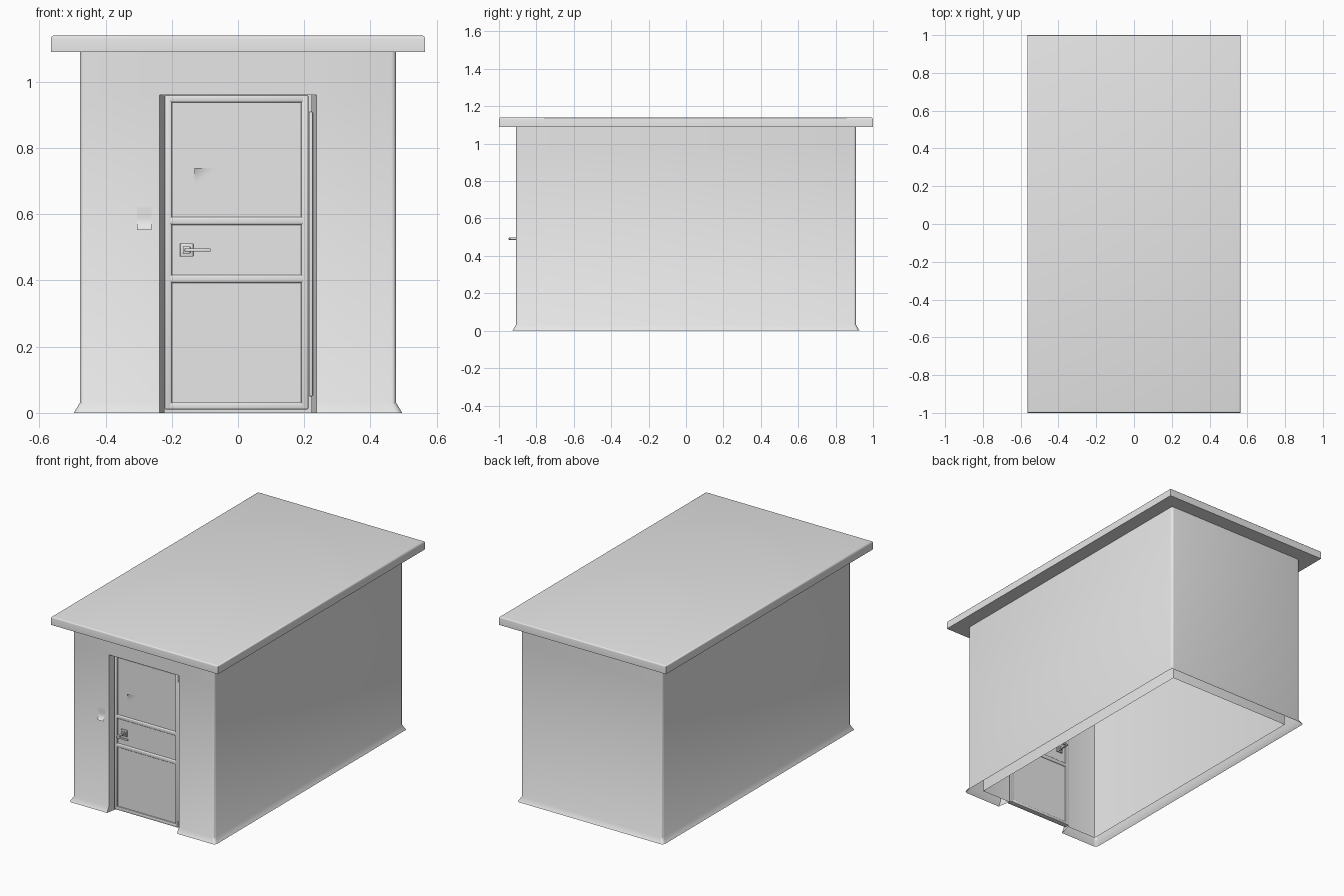
import bpy, bmesh, math
from mathutils import Vector

cube = bpy.data.objects.get("Cube")
if cube:
    bpy.data.objects.remove(cube)

grey = bpy.data.materials.new("plain_grey")
grey.use_nodes = True
GREY = (0.8, 0.8, 0.8, 1)
grey.diffuse_color = GREY
grey.node_tree.nodes["Principled BSDF"].inputs["Base Color"].default_value = GREY


def finish(name, bm, smooth=True):
    me = bpy.data.meshes.new(name)
    bm.to_mesh(me)
    bm.free()
    ob = bpy.data.objects.new(name, me)
    bpy.context.collection.objects.link(ob)
    me.materials.append(grey)
    if smooth:
        bpy.ops.object.select_all(action='DESELECT')
        ob.select_set(True)
        bpy.context.view_layer.objects.active = ob
        bpy.ops.object.shade_smooth_by_angle(angle=math.radians(35))
    return ob


def box(name, lo, hi, bevel=0, segments=2):
    bm = bmesh.new()
    bmesh.ops.create_cube(bm, size=1)
    lo, hi = Vector(lo), Vector(hi)
    for v in bm.verts:
        v.co = (lo + hi) / 2 + v.co * (hi - lo)
    if bevel:
        bmesh.ops.bevel(bm, geom=bm.edges[:], offset=bevel, segments=segments,
                        profile=0.5, affect='EDGES')
    return finish(name, bm)


def plan(hx, hy, door, r, steps=4):
    """Rounded rectangle, open at the doorway in the front side."""
    pts = [(door, -hy)]
    for i, (sx, sy) in enumerate([(1, -1), (1, 1), (-1, 1), (-1, -1)]):
        for k in range(steps + 1):
            a = math.radians(-90 + 90 * i + 90 * k / steps)
            pts.append((sx * (hx - r) + r * math.cos(a),
                        sy * (hy - r) + r * math.sin(a)))
    return pts + [(-door, -hy)]


# Walls: flared outer shell, inner shell, jambs and lintel joining them
HX, HY, TOP, HEAD, DOOR = 0.478, 0.91, 1.095, 0.96, 0.237
bm = bmesh.new()


def shell(levels):
    rows = []
    for grow, z, door, r in levels:
        rows.append([bm.verts.new((x, y, z))
                     for x, y in plan(HX + grow, HY + grow, door, r)])
    for a, b in zip(rows, rows[1:]):
        for i in range(len(a) - 1):
            bm.faces.new((a[i], a[i + 1], b[i + 1], b[i]))
    a, b = rows[-2:]
    bm.faces.new((a[-1], a[0], b[0], b[-1]))
    return rows


FLARE, IN, INDOOR = 0.018, -0.06, 0.222
outer = shell([(FLARE, 0, DOOR, 0.02), (0, 0.03, DOOR, 0.015),
               (0, HEAD, DOOR, 0.015), (0, TOP, DOOR, 0.015)])
inner = shell([(IN, 0, INDOOR, 0.004), (IN, 0.03, INDOOR, 0.004),
               (IN, HEAD, INDOOR, 0.004), (IN, TOP, INDOOR, 0.004)])
for end in (0, -1):
    for k in range(2):
        bm.faces.new((outer[k][end], outer[k + 1][end],
                      inner[k + 1][end], inner[k][end]))
bm.faces.new((outer[2][0], outer[2][-1], inner[2][-1], inner[2][0]))
bmesh.ops.recalc_face_normals(bm, faces=bm.faces[:])
finish("walls", bm)

# Roof slab with softened upper rim
bm = bmesh.new()
bmesh.ops.create_cube(bm, size=1)
for v in bm.verts:
    v.co = (v.co.x * 1.13, v.co.y * 2, 1.115 + v.co.z * 0.05)
rim = [e for e in bm.edges if all(v.co.z > 1.12 for v in e.verts)]
bmesh.ops.bevel(bm, geom=rim, offset=0.009, segments=3, profile=0.5, affect='EDGES')
finish("roof", bm)

# Door leaf: thin panel framed by bevelled rails
L, R, LOW, FRONT, BACK = -0.222, 0.213, 0.01, -0.882, -0.848
W = 0.022
box("door_panel", (L + 0.01, FRONT + 0.007, LOW + 0.01), (R - 0.01, BACK - 0.007, HEAD - 0.01))
for name, lo, hi in (
        ("left_stile", (L, LOW), (L + W, HEAD)),
        ("right_stile", (R - W, LOW), (R, HEAD)),
        ("bottom_rail", (L + W / 2, LOW), (R - W / 2, LOW + W)),
        ("top_rail", (L + W / 2, HEAD - W), (R - W / 2, HEAD))):
    box("door_" + name, (lo[0], FRONT, lo[1]), (hi[0], BACK, hi[1]), 0.005)
for name, z in (("upper", 0.58), ("lower", 0.405)):
    box("door_" + name + "_bar", (L + W / 2, FRONT, z - 0.012),
        (R - W / 2, BACK, z + 0.012), 0.006, 3)

# Hinge strip
box("hinge_strip", (0.214, -0.89, 0.05), (0.226, -0.86, 0.91), 0.003)

# Handles on both faces of the door
HANDLE_X, HANDLE_Z = -0.155, 0.492
for side, face, out in (("outer", FRONT + 0.007, -1), ("inner", BACK - 0.007, 1)):
    def part(name, x0, x1, half, near, far):
        ys = sorted((face + out * near, face + out * far))
        box(side + "_handle_" + name, (HANDLE_X + x0, ys[0], HANDLE_Z - half),
            (HANDLE_X + x1, ys[1], HANDLE_Z + half), 0.002)
    part("plate", -0.02, 0.02, 0.02, -0.001, 0.008)
    part("collar", -0.011, 0.011, 0.011, 0.006, 0.014)
    part("stem", -0.006, 0.006, 0.006, 0.012, 0.073)
    part("lever", -0.006, 0.072, 0.005, 0.062, 0.073)


# Paper notices with a curled edge
def notice(name, x0, x1, z0, z1, y, curl):
    bm = bmesh.new()
    bmesh.ops.create_grid(bm, x_segments=8, y_segments=8, size=0.5)
    for v in bm.verts:
        u, w = v.co.x + 0.5, v.co.y + 0.5
        v.co = (x0 + u * (x1 - x0), y - curl(u, w), z0 + w * (z1 - z0))
    finish(name, bm)


notice("wall_notice", -0.305, -0.262, 0.552, 0.62, HY * -1 - 0.001,
       lambda u, w: 0.016 * max(0, 0.5 - w) ** 2 * 4)
notice("door_notice", -0.132, -0.045, 0.67, 0.74, FRONT + 0.006,
       lambda u, w: 0.02 * max(0, w - u - 0.3) ** 2)
